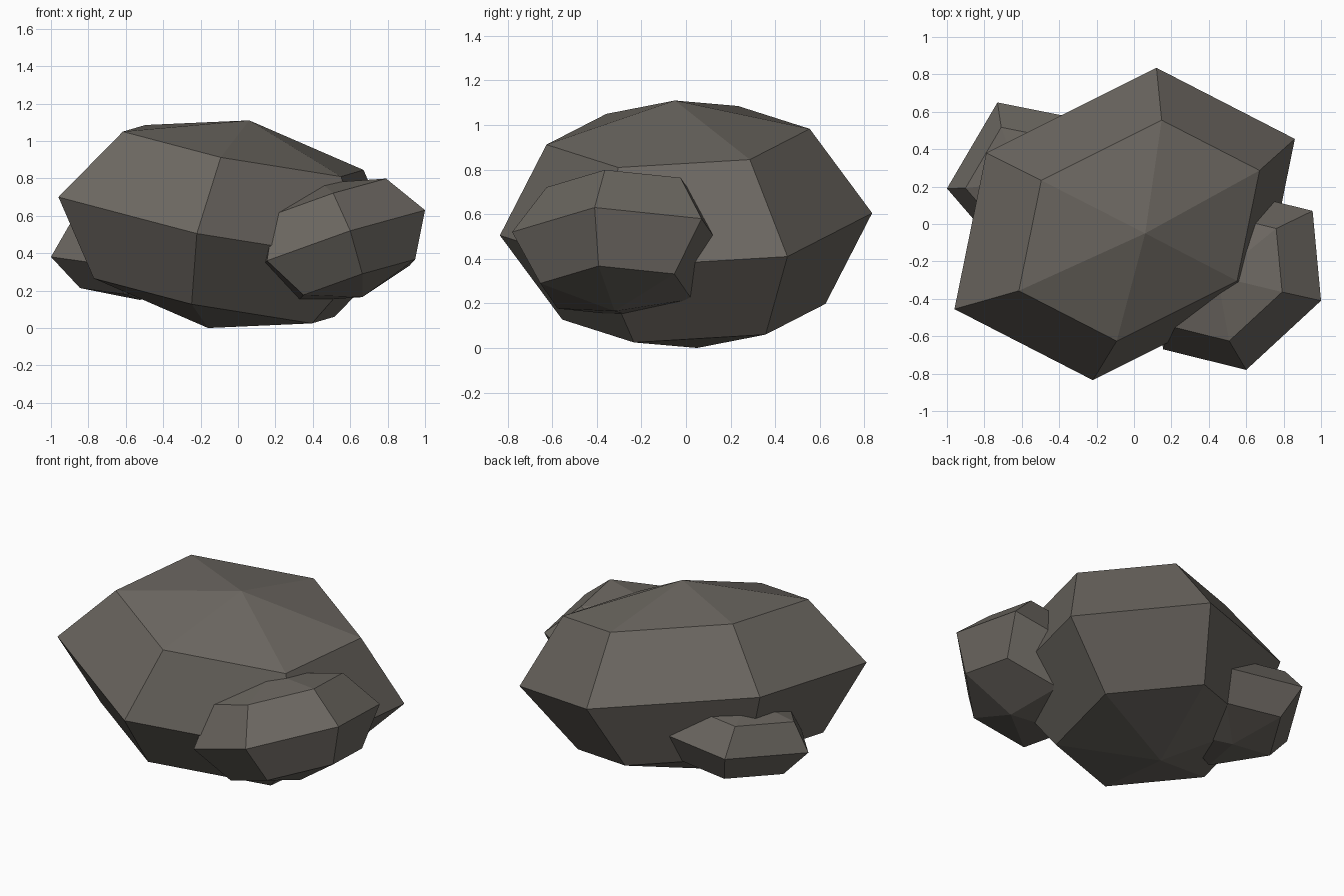
import bpy, bmesh, math
from mathutils import Vector

if "Cube" in bpy.data.objects:
    bpy.data.objects.remove(bpy.data.objects["Cube"])

stone = bpy.data.materials.new("warm grey stone")
stone.diffuse_color = (0.147, 0.134, 0.117, 1.0)
stone.use_nodes = True
stone.node_tree.nodes["Principled BSDF"].inputs["Base Color"].default_value = stone.diffuse_color


def make_rock(name, sides, centre, pole, spoke_a, spoke_b):
    """Low-poly ball with three rings, stretched and tilted.
    pole runs centre to top; the spokes reach two neighbouring girdle corners."""
    c, p, a, b = map(Vector, (centre, pole, spoke_a, spoke_b))
    step = math.tau / sides
    side_axis = (b - a * math.cos(step)) / math.sin(step)

    bm = bmesh.new()
    top = bm.verts.new(c + p)
    bottom = bm.verts.new(c - p)
    rings = []
    for lat in (math.pi / 4, 0, -math.pi / 4):
        rings.append([
            bm.verts.new(c + p * math.sin(lat) + math.cos(lat)
                         * (a * math.cos(i * step) + side_axis * math.sin(i * step)))
            for i in range(sides)])

    # caps and side facets
    for i in range(sides):
        j = (i + 1) % sides
        bm.faces.new((top, rings[0][i], rings[0][j]))
        bm.faces.new((bottom, rings[2][j], rings[2][i]))
        for upper, lower in zip(rings, rings[1:]):
            bm.faces.new((upper[i], lower[i], lower[j], upper[j]))
    bmesh.ops.recalc_face_normals(bm, faces=bm.faces)

    mesh = bpy.data.meshes.new(name)
    bm.to_mesh(mesh)
    bm.free()
    mesh.materials.append(stone)
    obj = bpy.data.objects.new(name, mesh)
    bpy.context.collection.objects.link(obj)
    return obj


# large central boulder
make_rock("main_boulder", 6, (-0.05, 0.0, 0.555), (0.11, -0.05, 0.555),
          (0.17, 0.835, 0.05), (0.91, 0.455, -0.145))
# medium rock at the front right
make_rock("right_rock", 6, (0.555, -0.30, 0.47), (-0.11, 0.02, 0.305),
          (0.445, -0.11, 0.16), (0.045, -0.48, 0.05))
# small rock at the back left
make_rock("left_rock", 5, (-0.565, 0.245, 0.39), (-0.04, -0.02, 0.24),
          (-0.165, 0.405, 0.05), (-0.435, -0.055, -0.01))
